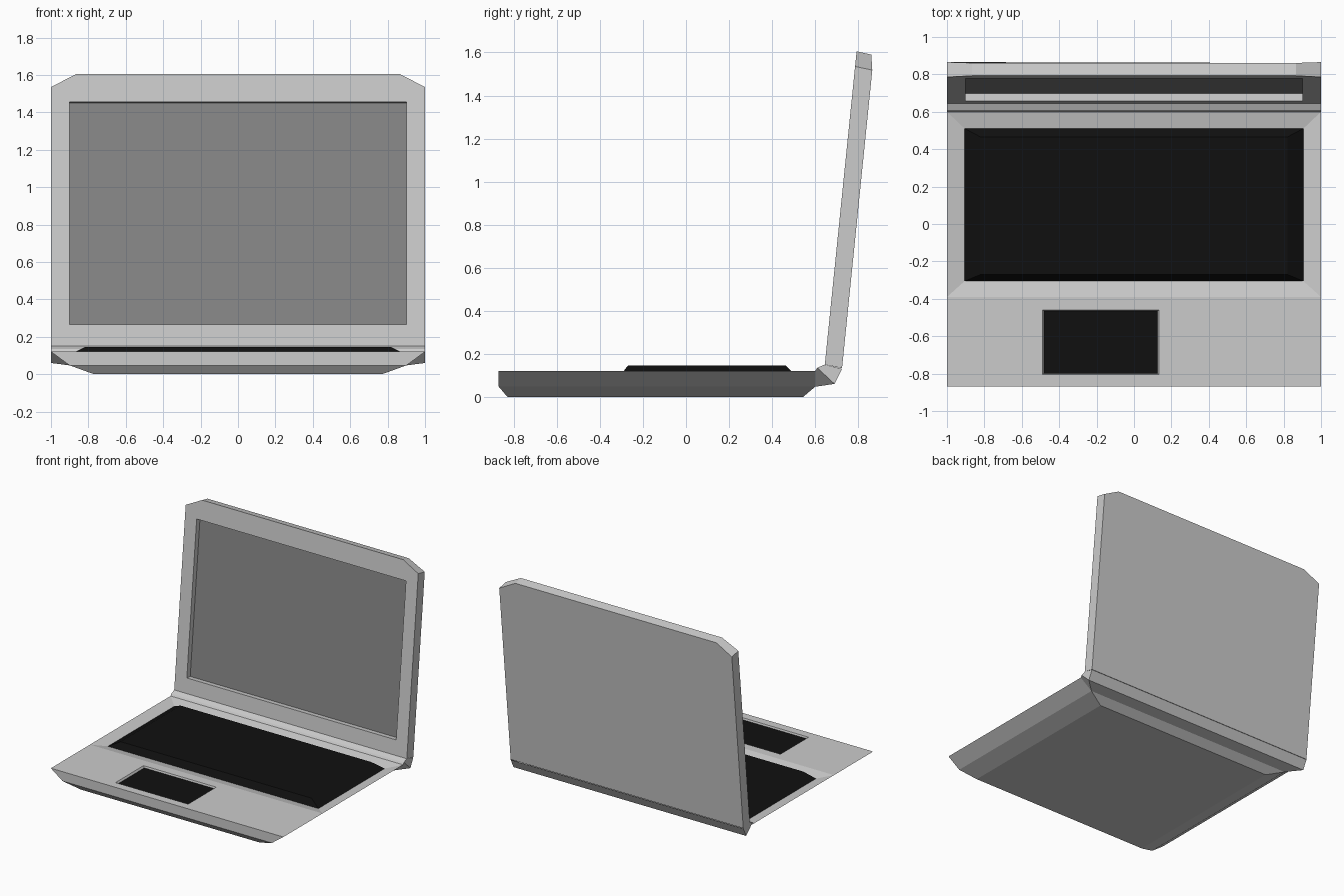
import bpy, bmesh

if "Cube" in bpy.data.objects:
    bpy.data.objects.remove(bpy.data.objects["Cube"])


def material(name, value):
    m = bpy.data.materials.new(name)
    m.diffuse_color = (value, value, value, 1)
    m.use_nodes = True
    m.node_tree.nodes["Principled BSDF"].inputs["Base Color"].default_value = m.diffuse_color
    return m


def loft(bm, loops, cap_start=False, cap_end=False):
    """Skin successive point loops with faces, optionally closing the ends."""
    rows = [[bm.verts.new(p) for p in loop] for loop in loops]
    n = len(rows[0])
    for a, b in zip(rows, rows[1:]):
        for i in range(n):
            j = (i + 1) % n
            bm.faces.new((a[i], a[j], b[j], b[i]))
    if cap_start:
        bm.faces.new(rows[0])
    if cap_end:
        bm.faces.new(rows[-1])


def finish(bm, name, mat=None):
    bmesh.ops.remove_doubles(bm, verts=bm.verts, dist=0.0005)
    bmesh.ops.recalc_face_normals(bm, faces=bm.faces)
    mesh = bpy.data.meshes.new(name)
    bm.to_mesh(mesh)
    bm.free()
    obj = bpy.data.objects.new(name, mesh)
    bpy.context.collection.objects.link(obj)
    if mat:
        mesh.materials.append(mat)
    return obj


def rect(x0, x1, y0, y1, z):
    return [(x0, y0, z), (x1, y0, z), (x1, y1, z), (x0, y1, z)]


black = material("black", 0.005)
dark_grey = material("dark_grey", 0.24)

FRONT, SPLIT, BACK, TOP = -0.87, -0.39, 0.60, 0.12

# base: tapered underside, palm rest with touchpad recess, sunken keyboard tray
bm = bmesh.new()
rim = [(-1, FRONT, TOP), (1, FRONT, TOP), (1, SPLIT, TOP),
       (1, BACK, TOP), (-1, BACK, TOP), (-1, SPLIT, TOP)]
low = [(-0.9, FRONT, 0.047), (0.9, FRONT, 0.047), (0.9, SPLIT, 0.047),
       (0.9, BACK, 0.047), (-0.9, BACK, 0.047), (-0.9, SPLIT, 0.047)]
foot = [(-0.77, -0.83, 0), (0.77, -0.83, 0), (0.77, SPLIT, 0),
        (0.77, 0.545, 0), (-0.77, 0.545, 0), (-0.77, SPLIT, 0)]
loft(bm, [foot, low, rim], cap_start=True)
loft(bm, [rect(-1, 1, FRONT, SPLIT, TOP),
          rect(-0.49, 0.135, -0.805, -0.46, TOP),
          rect(-0.48, 0.125, -0.80, -0.465, 0.105)], cap_end=True)
loft(bm, [rect(-1, 1, SPLIT, BACK, TOP),
          rect(-0.905, 0.905, -0.305, 0.51, 0.10)], cap_end=True)
finish(bm, "base")

# keyboard block with sloped sides
bm = bmesh.new()
loft(bm, [rect(-0.905, 0.905, -0.305, 0.51, 0.10),
          rect(-0.82, 0.82, -0.27, 0.465, 0.145)], cap_end=True)
finish(bm, "keyboard", black)

# touchpad plate
bm = bmesh.new()
loft(bm, [rect(-0.48, 0.125, -0.80, -0.465, 0.105),
          rect(-0.48, 0.125, -0.80, -0.465, 0.107)], cap_end=True)
finish(bm, "touchpad", black)

# hinge: bent strip joining base and lid (half width, y, z for each edge)
sections = [((1, 0.60, 0.12), (0.9, 0.60, 0.047)),
            ((1, 0.61, 0.135), (1, 0.69, 0.06)),
            ((1, 0.645, 0.15), (1, 0.725, 0.13))]
bm = bmesh.new()
loft(bm, [[(-a[0], a[1], a[2]), a, b, (-b[0], b[1], b[2])]
          for a, b in sections])
finish(bm, "hinge")


# lid: leaning slab with clipped top corners and a recessed screen opening
def lean(points, depth, drop=0.0):
    """Place x/z outline points on the tilted lid, pushed back by depth."""
    return [(x, 0.645 + (z - 0.15) * 0.1015 + depth, z - drop)
            for x, z in points]


outline = [(-1, 0.15), (1, 0.15), (1, 1.535),
           (0.865, 1.605), (-0.865, 1.605), (-1, 1.535)]
opening = [(-0.9, 0.265), (0.9, 0.265), (0.9, 1.455),
           (0.9, 1.455), (-0.9, 1.455), (-0.9, 1.455)]
back = lean(outline, 0.08, 0.017)
back[3:5] = [(x, 0.861, 1.59) for x, _, _ in back[3:5]]
bm = bmesh.new()
loft(bm, [back, lean(outline, 0), lean(opening, 0),
          lean(opening, 0.043, 0.004)], cap_start=True)
finish(bm, "lid")

# screen panel at the bottom of the opening
corners = [opening[0], opening[1], opening[2], opening[4]]
bm = bmesh.new()
loft(bm, [lean(corners, 0.045, 0.004), lean(corners, 0.042, 0.004)],
     cap_start=True, cap_end=True)
finish(bm, "screen", dark_grey)
